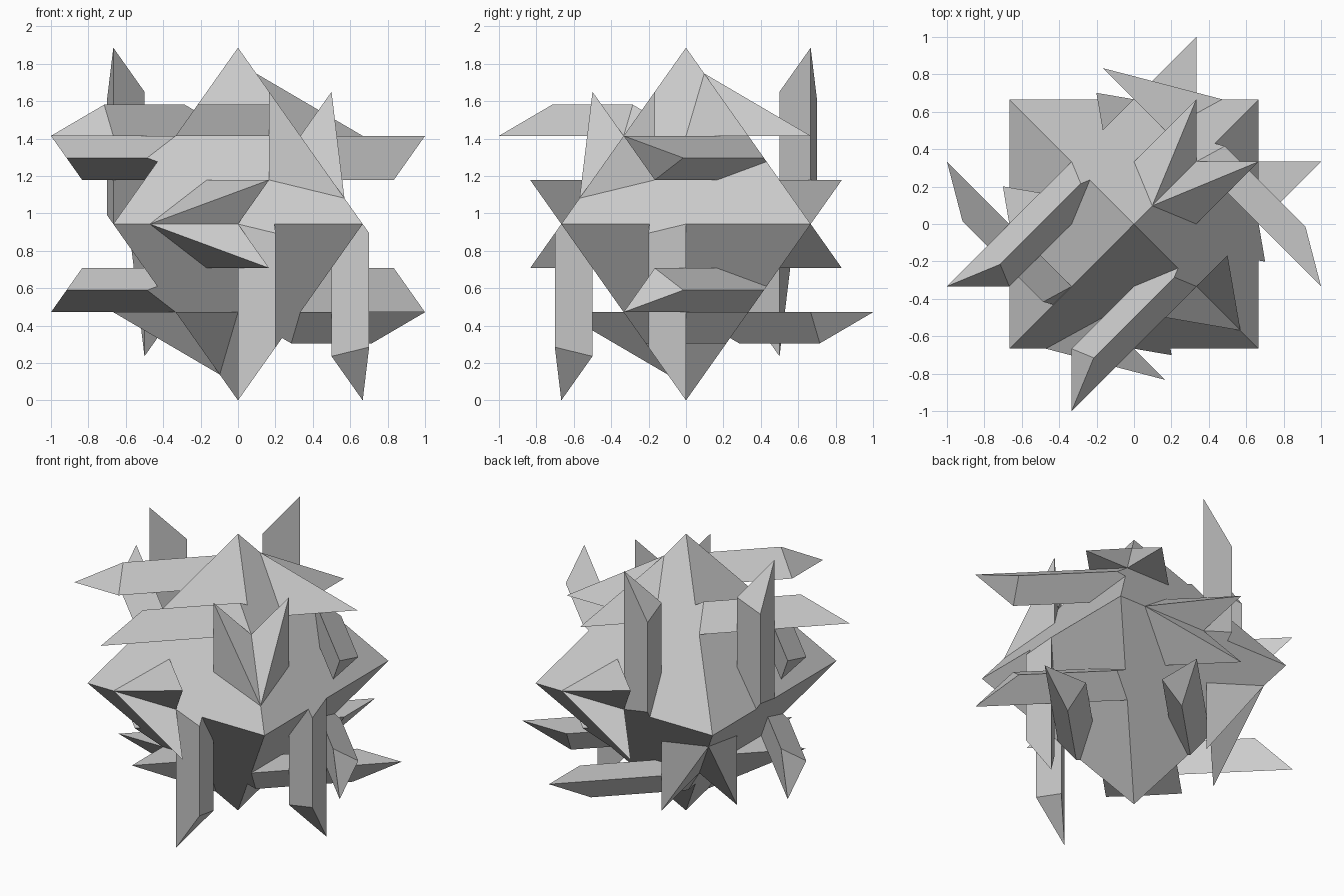
import bpy, bmesh, math
from mathutils import Vector

if "Cube" in bpy.data.objects:
    bpy.data.objects.remove(bpy.data.objects["Cube"])

S = math.sqrt(2) / 3          # design unit: octahedron vertices lie at +-2 units
K = math.sqrt(2) / 4


def to_world(p):
    """Octahedron axes (u, v diagonal in plan, w up) to world space."""
    u, v, w = p
    return Vector(((u - v) / 3, (u + v) / 3, 2 * S + S * w))


def hull(name, points):
    """Flat-faced convex solid through the given points."""
    bm = bmesh.new()
    for p in points:
        bm.verts.new(to_world(p))
    bmesh.ops.convex_hull(bm, input=bm.verts[:])
    bmesh.ops.dissolve_limit(bm, angle_limit=0.01, verts=bm.verts[:], edges=bm.edges[:])
    bmesh.ops.recalc_face_normals(bm, faces=bm.faces[:])
    mesh = bpy.data.meshes.new(name)
    bm.to_mesh(mesh)
    bm.free()
    obj = bpy.data.objects.new(name, mesh)
    bpy.context.collection.objects.link(obj)
    return obj


# Central octahedron
hull("core_octahedron", [tuple(s * 2 if i == k else 0 for i in range(3))
                         for k in range(3) for s in (-1, 1)])

# Local coordinates are (along, side, outward)
def bar_points(s):
    """Triangular bar with slanted ends."""
    return [(-2, s, 1), (0, s, 1),
            (-1.75 + K, .75 * s, 1 + K), (.25 - K, .75 * s, 1 + K),
            (-1.5, .5 * s, 1), (.5, .5 * s, 1)]


def fin_points(s):
    """One half of the swallow-tailed arrow."""
    return [(1 - 2 * K, 0, 1 + 2 * K), (.5, .5 * s, 1), (1.5, .5 * s, 1), (1, 0, 1)]


# outward axis, along axis, side axis, direction of "along" on the positive side
sides = [(2, 0, 1, 1), (0, 1, 2, 1), (1, 2, 0, -1)]

# Two bars and a two-part arrow at each of the six octahedron corners
for out, along, side, direction in sides:
    for sign in (1, -1):
        def place(points):
            result = []
            for a, b, c in points:
                p = [0, 0, 0]
                p[along], p[side], p[out] = a * sign * direction, b, c * sign
                result.append(p)
            return result
        for s in (-1, 1):
            hull("pointed_bar", place(bar_points(s)))
            hull("arrow_fin", place(fin_points(s)))
